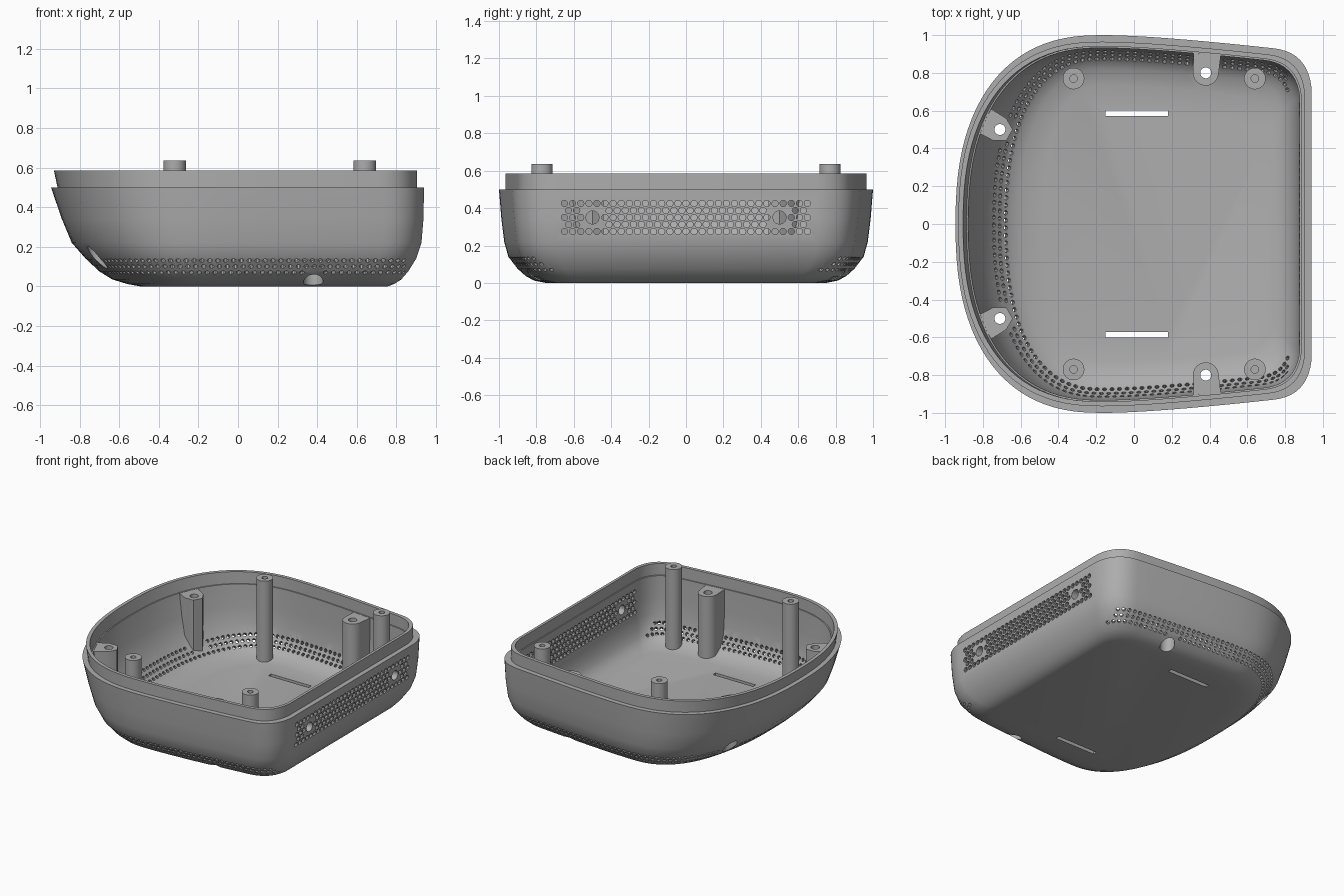
import bpy, bmesh
from math import sin, cos, pi, radians, hypot
from mathutils import Vector

cube = bpy.data.objects.get("Cube")
if cube:
    bpy.data.objects.remove(cube, do_unlink=True)

grey = bpy.data.materials.new("housing_grey")
grey.use_nodes = True
grey.diffuse_color = (0.42, 0.42, 0.42, 1)
grey.node_tree.nodes["Principled BSDF"].inputs["Base Color"].default_value = grey.diffuse_color


# ---- helpers ----
def loft(bm, rings):
    """Skin equal-length rings into a capped solid."""
    loops = [[bm.verts.new(p) for p in ring] for ring in rings]
    n = len(loops[0])
    for a, b in zip(loops, loops[1:]):
        for i in range(n):
            j = (i + 1) % n
            bm.faces.new((a[i], a[j], b[j], b[i]))
    bm.faces.new(loops[0][::-1])
    bm.faces.new(loops[-1])


def rod(bm, centre, axis, stations, sides):
    """Round solid along an axis; stations are (distance, radius)."""
    centre, axis = Vector(centre), Vector(axis).normalized()
    u = axis.orthogonal().normalized()
    v = axis.cross(u)
    angles = [2 * pi * (k + 0.5) / sides for k in range(sides)]
    loft(bm, [[centre + axis * d + (u * cos(a) + v * sin(a)) * r for a in angles]
              for d, r in stations])


def make(name, bm):
    bmesh.ops.recalc_face_normals(bm, faces=bm.faces[:])
    mesh = bpy.data.meshes.new(name)
    bm.to_mesh(mesh)
    bm.free()
    mesh.materials.append(grey)
    obj = bpy.data.objects.new(name, mesh)
    bpy.context.scene.collection.objects.link(obj)
    return obj


def boolean(obj, operation, cutter):
    cutter.hide_render = True
    mod = obj.modifiers.new("cut", 'BOOLEAN')
    mod.operation, mod.solver, mod.object = operation, 'EXACT', cutter
    bpy.context.view_layer.update()
    graph = bpy.context.evaluated_depsgraph_get()
    mesh = bpy.data.meshes.new_from_object(obj.evaluated_get(graph))
    obj.modifiers.clear()
    obj.data = mesh


def discard(obj):
    bpy.data.objects.remove(obj, do_unlink=True)


def finish(obj):
    obj.data.shade_smooth()
    obj.data.set_sharp_from_angle(angle=radians(32))


def bezier(a, b, c, steps):
    a, b, c = Vector(a), Vector(b), Vector(c)
    return [a * (1 - t) ** 2 + b * 2 * t * (1 - t) + c * t * t
            for t in (k / steps for k in range(steps))]


# ---- plan outline: rounded nose at -x, straight end at +x ----
MID, XMIN, XMAX = -0.17, -0.945, 0.94
half = bezier((XMAX, 0.72), (0.92, 0.91), (0.74, 0.93), 10)
half += bezier((0.74, 0.93), (0.1, 1.0), (MID, 1.0), 12)
for k in range(25):
    a = pi / 2 * k / 24
    half.append(Vector((MID + (XMIN - MID) * sin(a) ** 0.833, max(cos(a), 0) ** 0.833)))
half[-1].y = 0
OUTLINE = half + [Vector((p.x, -p.y)) for p in half[-2::-1]]


def section(z, xmin, xmax, ymax):
    left, right = (xmin - MID) / (XMIN - MID), (xmax - MID) / (XMAX - MID)
    return [Vector((MID + (p.x - MID) * (left if p.x < MID else right), p.y * ymax, z))
            for p in OUTLINE]


# height, nose x, end x, half width
OUTER = [(0, -.495, .757, .75), (.012, -.56, .79, .81), (.035, -.635, .825, .855),
         (.075, -.70, .86, .90), (.14, -.77, .90, .95), (.22, -.84, .927, .972),
         (.34, -.89, .937, .987), (.5, XMIN, XMAX, 1)]
LIP = [(.5, -.912, .905, .965), (.585, -.93, .905, .965),
       (.585, -.905, .885, .94), (.5, -.886, .885, .94)]
INNER = [(.03, -.48, .73, .73), (.05, -.60, .78, .82), (.075, -.66, .815, .86),
         (.105, -.70, .835, .89), (.15, -.742, .855, .914), (.22, -.795, .87, .925),
         (.34, -.84, .877, .93), (.5, -.878, .877, .932)]


def outer_at(z):
    for a, b in zip(OUTER, OUTER[1:]):
        if z <= b[0]:
            t = (z - a[0]) / (b[0] - a[0])
            return section(*(p + (q - p) * t for p, q in zip(a, b)))


# ---- shell ----
bm = bmesh.new()
loft(bm, [section(*r) for r in OUTER + LIP + INNER[::-1]])
shell = make("lower_shell", bm)

COLUMNS = [(0.38, 0.80, 0.08, 1.0, 10), (-0.71, 0.50, -0.87, 0.5, 3)]
POSTS = [(-0.32, 0.77), (0.64, 0.77)]

# ---- vent holes: three staggered rows around the lower edge ----
bm = bmesh.new()
PITCH = 0.04
for row, z in enumerate((0.07, 0.10, 0.13)):
    low, high = outer_at(z - 0.01), outer_at(z + 0.01)
    path = outer_at(z)
    wait = PITCH * (0.5 if row % 2 else 1)
    for i in range(len(path) - 1):
        a, b = path[i], path[i + 1]
        length, along = (b - a).length, wait
        while along <= length:
            p = a.lerp(b, along / length)
            normal = (b - a).cross(high[i] - low[i])
            blocked = any(hypot(p.x - c[0], abs(p.y) - c[1]) < 0.075 for c in COLUMNS)
            if p.x < 0.84 and not blocked:
                rod(bm, p, normal, [(-0.055, 0.012), (0.055, 0.012)], 8)
            along += PITCH
        wait = along - length

# ---- end grille: staggered holes with two sockets ----
for row in range(5):
    z = 0.275 + 0.0375 * row
    shift = 0.5 * (row % 2)
    for k in range(31 - row % 2):
        y = (k + shift - 15) * 0.0433
        if hypot(abs(y) - 0.5, z - 0.35) > 0.06:
            rod(bm, (0.9, y, z), (1, 0, 0), [(-0.1, 0.017), (0.1, 0.017)], 10)
for side in (-1, 1):
    rod(bm, (0.9, side * 0.5, 0.35), (1, 0, 0), [(-0.1, 0.035), (0.1, 0.035)], 20)
    # floor slots
    corners = [(-0.15, -1), (0.18, -1), (0.18, 1), (-0.15, 1)]
    loft(bm, [[(x, side * 0.587 + e * 0.015, z) for x, e in corners] for z in (-0.1, 0.1)])
vents = make("vent_cutter", bm)
boolean(shell, 'DIFFERENCE', vents)
discard(vents)

# ---- screw access bores, shared by shell and columns ----
bm = bmesh.new()
for x, y, *_ in COLUMNS:
    for side in (-1, 1):
        rod(bm, (x, side * y, 0), (0, 0, 1),
            [(-0.1, 0.05), (0.3, 0.05), (0.3, 0.029), (0.7, 0.029)], 24)
bores = make("bore_cutter", bm)
boolean(shell, 'DIFFERENCE', bores)
finish(shell)

# ---- solid used to trim inner parts inside the wall thickness ----
bm = bmesh.new()
middle = [tuple((p + q) / 2 for p, q in zip(a, b)) for a, b in zip(OUTER, INNER)]
loft(bm, [section(*r) for r in middle] + [section(0.7, *middle[-1][1:])])
core = make("trim_solid", bm)

# ---- screw columns joined to the wall ----
for n, (x, y, dx, dy, steps) in enumerate(COLUMNS):
    for side, label in ((-1, "front"), (1, "back")):
        out = Vector((dx, side * dy)).normalized()
        across = Vector((-out.y, out.x))
        centre = Vector((x, side * y))
        plan = [(0.3, 0.08)]
        for k in range(steps + 1):
            a = pi * k / steps
            plan.append((-0.068 * sin(a), 0.068 * cos(a)))
        plan.append((0.3, -0.08))
        flat = [centre + out * u + across * v for u, v in plan]
        bm = bmesh.new()
        loft(bm, [[(p.x, p.y, z) for p in flat] for z in (-0.05, 0.498)])
        column = make(f"{label}_{('side', 'nose')[n]}_screw_column", bm)
        boolean(column, 'INTERSECT', core)
        boolean(column, 'DIFFERENCE', bores)
        finish(column)

# ---- tall mounting posts with blind pilot holes ----
bm = bmesh.new()
for x, y in POSTS:
    for side in (-1, 1):
        rod(bm, (x, side * y, 0), (0, 0, 1), [(0.35, 0.02), (0.8, 0.02)], 16)
pilots = make("pilot_cutter", bm)
for n, (x, y) in enumerate(POSTS):
    for side, label in ((-1, "front"), (1, "back")):
        bm = bmesh.new()
        rod(bm, (x, side * y, 0), (0, 0, 1), [(-0.05, 0.057), (0.635, 0.057)], 32)
        post = make(f"{label}_{('nose', 'end')[n]}_mounting_post", bm)
        boolean(post, 'INTERSECT', core)
        boolean(post, 'DIFFERENCE', pilots)
        finish(post)

for helper in (bores, core, pilots):
    discard(helper)
